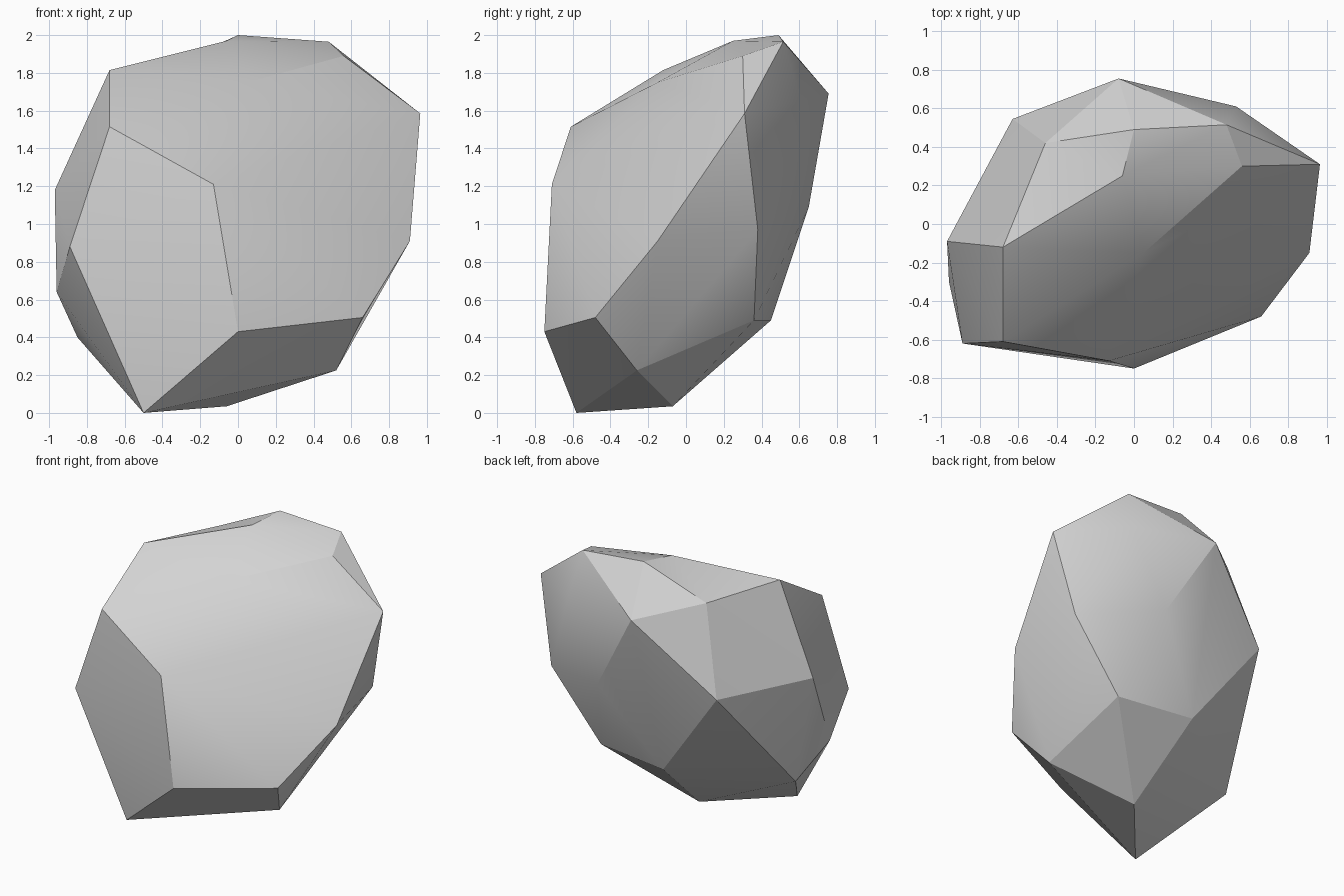
import bpy
import bmesh
import math

# Remove the default cube only
default_cube = bpy.data.objects.get("Cube")
if default_cube:
    bpy.data.objects.remove(default_cube, do_unlink=True)


def make_material(name, color):
    """One flat colour, visible both in the viewport and in a render."""
    material = bpy.data.materials.new(name)
    material.use_nodes = True
    material.diffuse_color = color
    shader = material.node_tree.nodes["Principled BSDF"]
    shader.inputs["Base Color"].default_value = color
    return material


# Corner points of the chipped boulder, grouped by the region they shape
corners = {
    "underside": [(-.5, -.58, 0), (-.06, -.07, .035), (.52, -.26, .225)],
    "front_ridge": [(0, -.75, .43), (.66, -.48, .505), (-.13, -.71, 1.21),
                    (-.68, -.61, 1.515), (-.89, -.62, .88), (.05, -.15, 1.75)],
    "left_flank": [(.91, -.15, .91), (.965, .31, 1.585), (.83, .38, .97)],
    "right_flank": [(-.97, -.09, 1.18), (-.96, -.3, .64), (-.85, -.06, .4)],
    "crown": [(-.68, -.12, 1.815), (-.06, .25, 1.97), (0, .49, 2),
              (.48, .515, 1.965), (.56, .3, 1.89), (-.46, .42, 1.79)],
    "back": [(-.08, .755, 1.69), (.53, .61, 1.655), (-.63, .545, 1.17),
             (.265, .65, 1.09), (-.13, .45, .49), (.44, .36, .49)],
}

# Ridges that are turned into shallow hollows, as pairs of (region, corner)
hollows = [
    (("crown", 0), ("crown", 2)),
    (("left_flank", 0), ("back", 5)),
]


def build_boulder(name, regions, hollows, material):
    """Wrap a faceted skin around the corner points, then chip the hollows."""
    bm = bmesh.new()
    verts = {region: [bm.verts.new(point) for point in points]
             for region, points in regions.items()}
    hull = bmesh.ops.convex_hull(bm, input=bm.verts[:])

    # Drop any corner that ended up inside the skin
    buried = [item for item in hull["geom_interior"]
              if isinstance(item, bmesh.types.BMVert)]
    bmesh.ops.delete(bm, geom=buried, context="VERTS")

    # Turn a ridge across its two faces to sink it
    for ends in hollows:
        ridge = [verts[region][index] for region, index in ends]
        edge = bm.edges.get(ridge) if all(v.is_valid for v in ridge) else None
        if edge:
            bmesh.utils.edge_rotate(edge, True)
    bmesh.ops.recalc_face_normals(bm, faces=bm.faces[:])

    mesh = bpy.data.meshes.new(name)
    bm.to_mesh(mesh)
    bm.free()
    mesh.materials.append(material)
    boulder = bpy.data.objects.new(name, mesh)
    bpy.context.collection.objects.link(boulder)
    return boulder


stone_grey = make_material("stone_grey", (.65, .65, .65, 1))
boulder = build_boulder("boulder", corners, hollows, stone_grey)

# Soften shallow facets while the chipped edges stay crisp
bpy.ops.object.select_all(action="DESELECT")
boulder.select_set(True)
bpy.context.view_layer.objects.active = boulder
bpy.ops.object.shade_smooth_by_angle(angle=math.radians(22))
